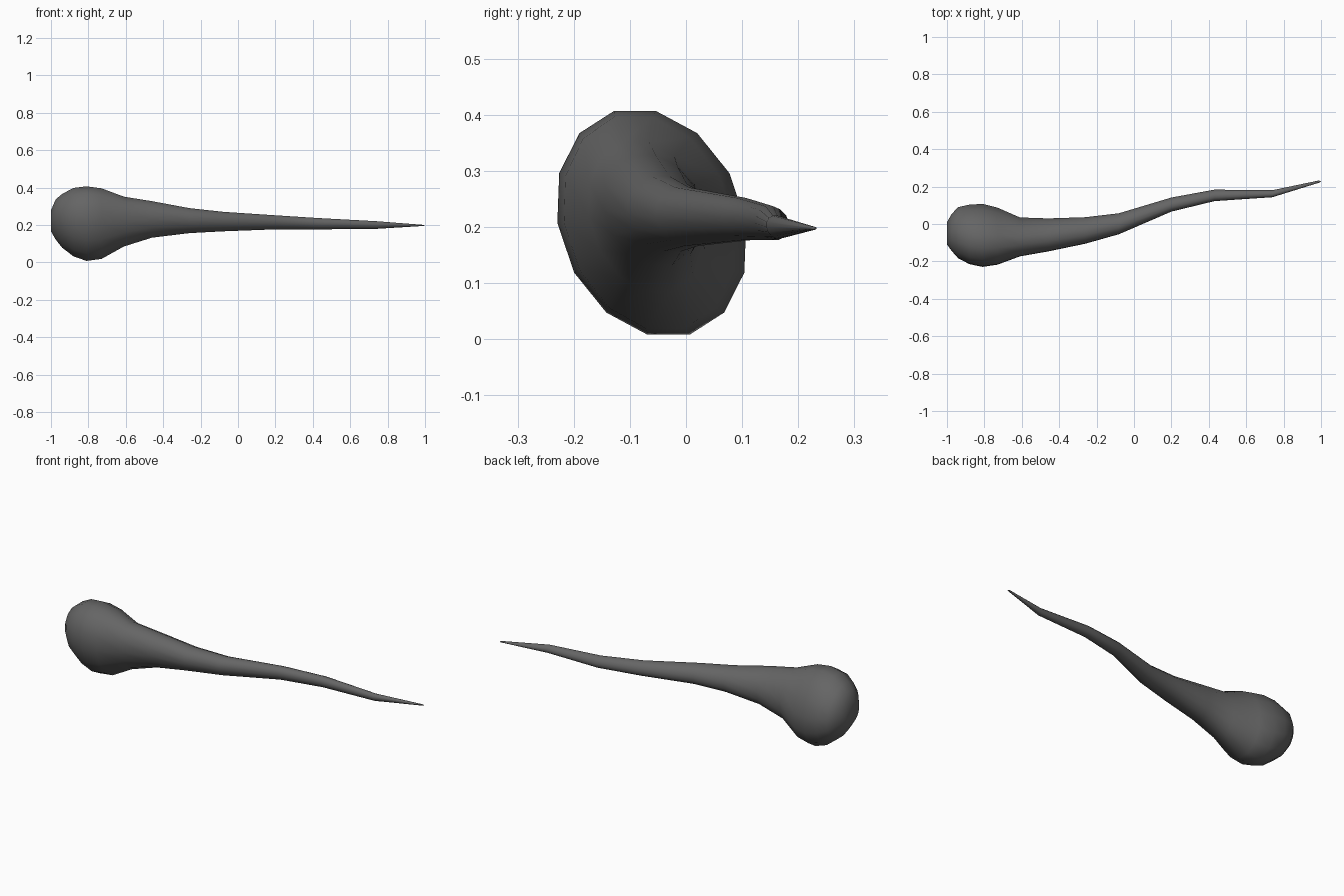
import bpy, bmesh, math

if "Cube" in bpy.data.objects:
    bpy.data.objects.remove(bpy.data.objects["Cube"])

SIDES = 14
SHEAR = -0.15   # the cross-section leans slightly sideways

# Cross-sections along the body: x, y min, y max, z min, z max
SECTIONS = [
    (-1.00, -0.11, 0.01, 0.165, 0.28),
    (-0.975, -0.145, 0.055, 0.12, 0.34),
    (-0.94, -0.185, 0.092, 0.075, 0.37),
    (-0.88, -0.217, 0.106, 0.028, 0.403),
    (-0.81, -0.232, 0.11, 0.003, 0.412),
    (-0.73, -0.22, 0.09, 0.014, 0.401),
    (-0.61, -0.175, 0.037, 0.082, 0.355),
    (-0.46, -0.148, 0.031, 0.13, 0.33),
    (-0.26, -0.106, 0.037, 0.155, 0.292),
    (-0.08, -0.055, 0.058, 0.165, 0.272),
    (0.20, 0.066, 0.142, 0.176, 0.253),
    (0.43, 0.122, 0.184, 0.176, 0.238),
    (0.74, 0.143, 0.181, 0.179, 0.221),
    (0.99, 0.221, 0.233, 0.195, 0.201),
]

bm = bmesh.new()

# Rings of the bulb and tail
rings = []
for x, y0, y1, z0, z1 in SECTIONS:
    cy, cz, ry, rz = (y0 + y1) / 2, (z0 + z1) / 2, (y1 - y0) / 2, (z1 - z0) / 2
    fit = ry / math.hypot(ry, SHEAR * rz)   # keep the width after leaning
    ring = []
    for i in range(SIDES):
        a = 2 * math.pi * i / SIDES
        dz = rz * math.sin(a)
        ring.append(bm.verts.new((x, cy + fit * ry * math.cos(a) + SHEAR * dz, cz + dz)))
    rings.append(ring)

# Skin between rings
for a, b in zip(rings, rings[1:]):
    for i in range(SIDES):
        j = (i + 1) % SIDES
        bm.faces.new((a[i], a[j], b[j], b[i]))

# Blunt front cap and pointed tail tip
bm.faces.new(rings[0])
tip = bm.verts.new((1.0, 0.226, 0.198))
for i in range(SIDES):
    bm.faces.new((rings[-1][i], rings[-1][(i + 1) % SIDES], tip))

bmesh.ops.recalc_face_normals(bm, faces=bm.faces[:])
for f in bm.faces:
    f.smooth = True
mesh = bpy.data.meshes.new("tapered_body")
bm.to_mesh(mesh)
bm.free()
body = bpy.data.objects.new("tapered_body", mesh)
bpy.context.collection.objects.link(body)

# Dark grey surface
mat = bpy.data.materials.new("dark_grey")
mat.diffuse_color = (0.13, 0.13, 0.13, 1)
mat.use_nodes = True
mat.node_tree.nodes["Principled BSDF"].inputs["Base Color"].default_value = mat.diffuse_color
mesh.materials.append(mat)
